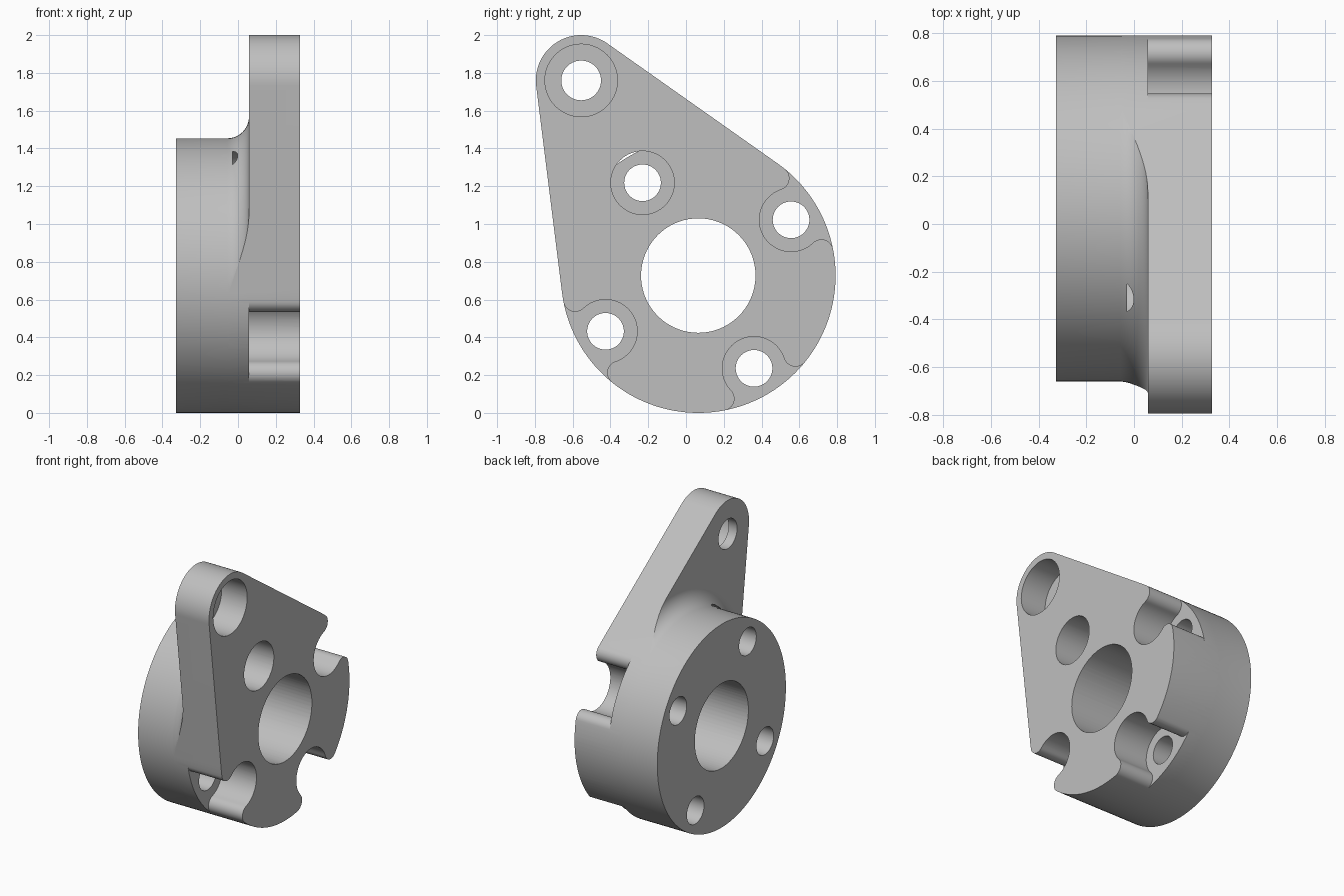
import bpy, bmesh
from math import sin, cos, pi, acos, atan2, hypot, radians

old = bpy.data.objects.get("Cube")
if old:
    bpy.data.objects.remove(old, do_unlink=True)

# Main dimensions, in the y-z plane with thickness along x
CY, CZ, R = 0.065, 0.727, 0.727      # barrel centre and radius
LY, LZ, LR = -0.555, 1.76, 0.24      # lug centre and radius
BACK, PLATE, FACE = -0.327, 0.058, 0.327
BOLT_RING, BOLT_R, BORE_R, CORNER = 0.573, 0.097, 0.168, 0.063
FILLET = 0.115

grey = bpy.data.materials.new("plain grey")
grey.use_nodes = True
colour = (0.52, 0.52, 0.52, 1)
grey.diffuse_color = colour
grey.node_tree.nodes["Principled BSDF"].inputs["Base Color"].default_value = colour


def make_object(name, bm):
    bmesh.ops.recalc_face_normals(bm, faces=bm.faces)
    mesh = bpy.data.meshes.new(name)
    bm.to_mesh(mesh)
    bm.free()
    mesh.materials.append(grey)
    obj = bpy.data.objects.new(name, mesh)
    bpy.context.collection.objects.link(obj)
    return obj


def arc(y, z, r, start, end, steps):
    return [(y + r * cos(start + (end - start) * i / steps),
             z + r * sin(start + (end - start) * i / steps)) for i in range(steps + 1)]


def prism(name, points, x0, x1):
    bm = bmesh.new()
    face = bm.faces.new([bm.verts.new((x0, y, z)) for y, z in points])
    ext = bmesh.ops.extrude_face_region(bm, geom=[face])
    moved = [v for v in ext["geom"] if isinstance(v, bmesh.types.BMVert)]
    bmesh.ops.translate(bm, verts=moved, vec=(x1 - x0, 0, 0))
    return make_object(name, bm)


def combine(target, cutter, operation="DIFFERENCE"):
    cutter.hide_render = True
    mod = target.modifiers.new("cut", "BOOLEAN")
    mod.operation, mod.solver, mod.object = operation, "EXACT", cutter
    bpy.context.view_layer.objects.active = target
    bpy.ops.object.modifier_apply(modifier=mod.name)
    bpy.data.objects.remove(cutter, do_unlink=True)


def drill(target, y, z, r, x0, x1):
    combine(target, prism("drill", arc(y, z, r, 0, 2 * pi, 72)[:-1], x0, x1))


# Turned body: barrel, concave fillet, then an oversized plate
profile = [(BACK, 0), (BACK, R - 0.0004)]
profile += [(PLATE - FILLET + FILLET * sin(t), R - 0.0004 + FILLET * (1 - cos(t)))
            for t in [i * pi / 24 for i in range(13)]]
profile += [(PLATE, 3), (FACE, 3), (FACE, 0)]
bm = bmesh.new()
ring = [bm.verts.new((x, CY, CZ + r)) for x, r in profile]
edges = [bm.edges.new(pair) for pair in zip(ring, ring[1:])]
bmesh.ops.spin(bm, geom=ring + edges, cent=(0, CY, CZ), axis=(1, 0, 0),
               angle=2 * pi, steps=144)
bmesh.ops.remove_doubles(bm, verts=bm.verts, dist=0.00005)
flange = make_object("mounting_flange", bm)

# Trim to the teardrop outline made of two arcs and their tangents
dist = hypot(LY - CY, LZ - CZ)
axis = atan2(LZ - CZ, LY - CY)
spread = acos((R - LR) / dist)
outline = arc(LY, LZ, LR, axis - spread, axis + spread, 40)
outline += arc(CY, CZ, R, axis + spread, axis - spread + 2 * pi, 100)
combine(flange, prism("outline", outline, -1, 1), "INTERSECT")

# Centre bore and counterbored lug hole
drill(flange, CY, CZ, 0.303, -1, 1)
drill(flange, LY, LZ, 0.105, -1, 1)
drill(flange, LY, LZ, 0.192, 0.125, 1)

# Bolt notch: a round pocket opening to the rim through rounded corners
tilt = acos(((R - CORNER) ** 2 + BOLT_RING ** 2 - (BORE_R + CORNER) ** 2)
            / (2 * (R - CORNER) * BOLT_RING))
fy, fz = (R - CORNER) * cos(tilt), (R - CORNER) * sin(tilt)
to_bolt = atan2(-fz, BOLT_RING - fy)
half = [(1.1 * cos(tilt), 1.1 * sin(tilt))]
half += arc(fy, fz, CORNER, tilt, to_bolt, 14)
half += arc(BOLT_RING, 0, BORE_R, to_bolt + pi, pi, 22)[1:]
notch = half + [(y, -z) for y, z in reversed(half[:-1])]

# Four bolt holes; the one towards the lug has a deep closed counterbore
for k in range(4):
    a = radians(31 + 90 * k)
    y, z = CY + BOLT_RING * cos(a), CZ + BOLT_RING * sin(a)
    drill(flange, y, z, BOLT_R, -1, 1)
    if k == 1:
        drill(flange, y, z, BORE_R, -0.03, 1)
    else:
        turned = [(CY + u * cos(a) - v * sin(a), CZ + u * sin(a) + v * cos(a))
                  for u, v in notch]
        combine(flange, prism("notch", turned, PLATE, 1))

# Smooth the curved walls and keep machined edges crisp
bpy.ops.object.select_all(action="DESELECT")
flange.select_set(True)
bpy.context.view_layer.objects.active = flange
bpy.ops.object.shade_smooth_by_angle(angle=radians(25))
